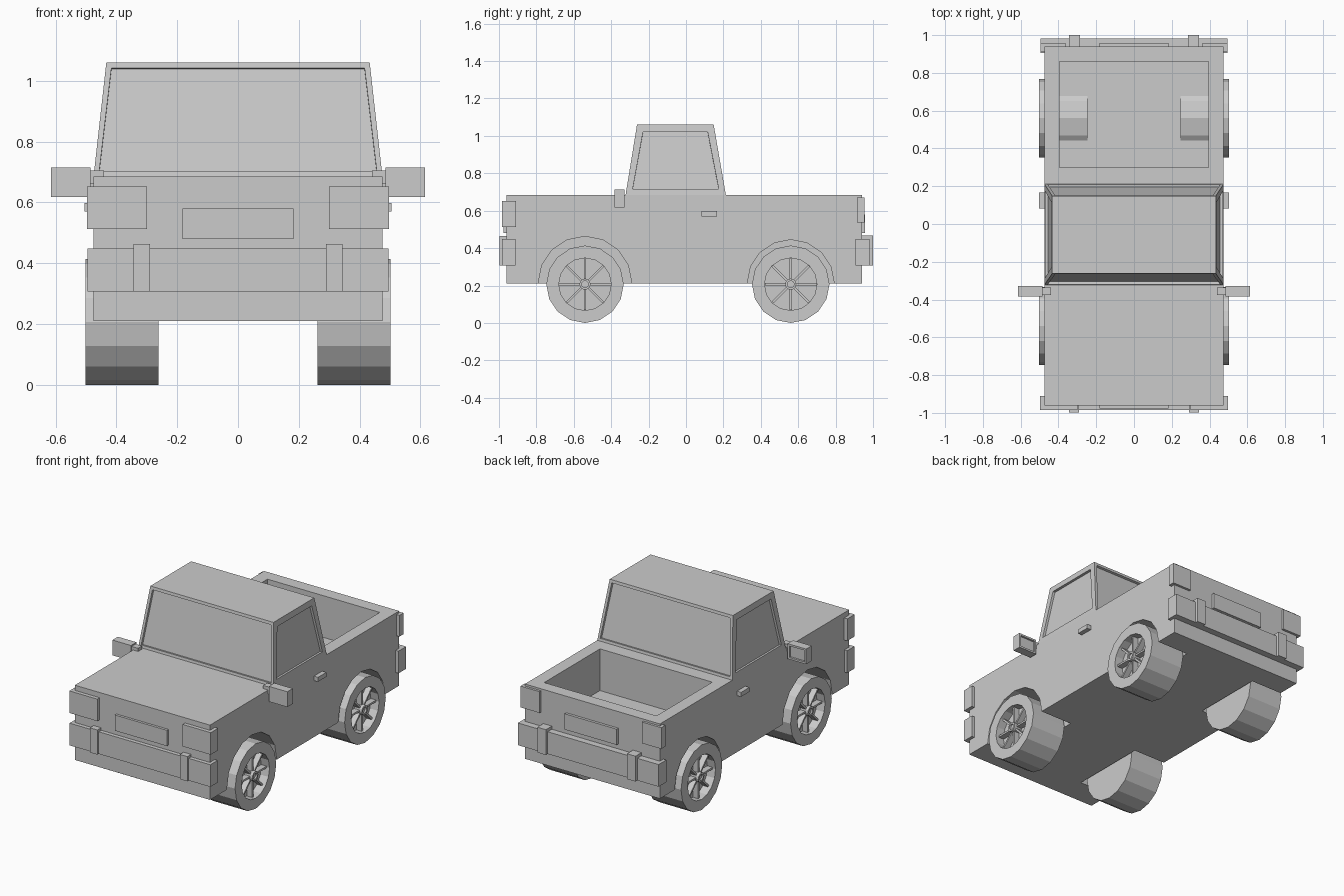
import bpy, bmesh, math
from mathutils import Vector, Matrix

if "Cube" in bpy.data.objects:
    bpy.data.objects.remove(bpy.data.objects["Cube"])

grey = bpy.data.materials.new("plain grey")
grey.diffuse_color = (0.6, 0.6, 0.6, 1)
grey.use_nodes = True
grey.node_tree.nodes["Principled BSDF"].inputs["Base Color"].default_value = grey.diffuse_color


def finish(bm, name):
    bmesh.ops.recalc_face_normals(bm, faces=bm.faces[:])
    me = bpy.data.meshes.new(name)
    bm.to_mesh(me)
    bm.free()
    ob = bpy.data.objects.new(name, me)
    me.materials.append(grey)
    bpy.context.collection.objects.link(ob)
    return ob


def add_box(bm, x, y, z, rot=None):
    lo, hi = Vector((x[0], y[0], z[0])), Vector((x[1], y[1], z[1]))
    m = Matrix.Translation((lo + hi) / 2) @ Matrix.Diagonal((*[abs(v) for v in hi - lo], 1))
    return bmesh.ops.create_cube(bm, size=1, matrix=rot @ m if rot else m)


def box(name, x, y, z):
    bm = bmesh.new()
    add_box(bm, x, y, z)
    return finish(bm, name)


def arch(name, x0, x1, cy, cz, r, drop):
    """Half-round prism along x, with straight legs of length drop."""
    bm = bmesh.new()
    pts = [(cy + r * math.cos(i * math.pi / 8), cz + r * math.sin(i * math.pi / 8)) for i in range(9)]
    if drop:
        pts += [(cy - r, cz - drop), (cy + r, cz - drop)]
    f = bm.faces.new([bm.verts.new((x0, y, z)) for y, z in pts])
    g = bmesh.ops.extrude_face_region(bm, geom=[f])
    bmesh.ops.translate(bm, vec=(x1 - x0, 0, 0),
                        verts=[v for v in g["geom"] if isinstance(v, bmesh.types.BMVert)])
    return finish(bm, name)


def combine(ob, tool, op):
    m = ob.modifiers.new("cut", "BOOLEAN")
    m.operation, m.solver, m.object = op, "EXACT", tool
    tool.hide_render = True
    bpy.context.view_layer.objects.active = ob
    bpy.ops.object.modifier_apply(modifier=m.name)
    bpy.data.objects.remove(tool)


def lathe(bm, profile, n):
    """Revolve (x, r) points about the x axis, closing both ends."""
    rings = [[bm.verts.new((x, r * math.sin(2 * math.pi * i / n), -r * math.cos(2 * math.pi * i / n)))
              for i in range(n)] for x, r in profile]
    for a, b in zip(rings, rings[1:]):
        for i in range(n):
            j = (i + 1) % n
            bm.faces.new((a[i], a[j], b[j], b[i]))
    bm.faces.new(rings[0])
    bm.faces.new(rings[-1])


FRONT, REAR, AXLE = -0.54, 0.56, 0.207

# body shell with open cargo bed, inner wheel humps and wheel wells
body = box("body", (-0.475, 0.475), (-0.96, 0.94), (0.21, 0.685))
combine(body, box("bed_cutter", (-0.395, 0.395), (0.30, 0.86), (0.42, 0.9)), "DIFFERENCE")
for s in (-1, 1):
    combine(body, arch("hump", s * 0.247, s * 0.42, REAR, 0.215, 0.24, 0), "UNION")
for s in (-1, 1):
    combine(body, arch("rear_well", s * 0.254, s * 0.6, REAR, 0.213, 0.232, 0.1), "DIFFERENCE")
    combine(body, arch("front_well", s * 0.25, s * 0.6, FRONT, 0.213, 0.25, 0.1), "DIFFERENCE")

# tapered cab with recessed windows on all four sides
bm = bmesh.new()
add_box(bm, (-0.475, 0.475), (-0.323, 0.213), (0.685, 1.06))
for v in bm.verts:
    if v.co.z > 0.9:
        v.co.x = math.copysign(0.433, v.co.x)
        v.co.y = -0.262 if v.co.y < 0 else 0.148
bm.normal_update()
for f in [f for f in bm.faces if abs(f.normal.z) < 0.7]:
    t = 0.05 if abs(f.normal.x) > 0.5 else 0.025
    bmesh.ops.inset_individual(bm, faces=[f], thickness=t)
    bmesh.ops.inset_individual(bm, faces=[f], thickness=0.0005, depth=-0.015)
finish(bm, "cab")

# bumpers and number plate panels
box("front_bumper", (-0.495, 0.495), (-0.985, -0.912), (0.307, 0.448))
box("rear_bumper", (-0.495, 0.495), (0.905, 0.982), (0.307, 0.448))
box("front_plate", (-0.183, 0.183), (-0.976, -0.95), (0.48, 0.58))
box("rear_plate", (-0.183, 0.183), (0.93, 0.957), (0.48, 0.58))

for s, side in ((-1, "left"), (1, "right")):
    # lamps and bumper guards
    box(side + "_headlight", (s * 0.30, s * 0.497), (-0.984, -0.91), (0.512, 0.652))
    box(side + "_tail_light", (s * 0.36, s * 0.495), (0.914, 0.955), (0.537, 0.672))
    box(side + "_front_guard", (s * 0.29, s * 0.343), (-0.998, -0.95), (0.307, 0.464))
    box(side + "_rear_guard", (s * 0.285, s * 0.345), (0.93, 1.0), (0.307, 0.468))
    # door handle
    box(side + "_door_handle", (s * 0.46, s * 0.504), (0.083, 0.167), (0.57, 0.598))
    # wing mirror with recessed glass facing back
    bm = bmesh.new()
    add_box(bm, (s * 0.485, s * 0.615), (-0.383, -0.328), (0.617, 0.714))
    bm.normal_update()
    for f in [f for f in bm.faces if f.normal.y > 0.9]:
        bmesh.ops.inset_individual(bm, faces=[f], thickness=0.017)
        bmesh.ops.inset_individual(bm, faces=[f], thickness=0.0005, depth=-0.012)
    finish(bm, side + "_mirror")
    box(side + "_mirror_arm", (s * 0.44, s * 0.49), (-0.375, -0.335), (0.66, 0.705))
    # wheels: tyre with recessed face, thin spokes and hub
    for cy, end in ((FRONT, "front"), (REAR, "rear")):
        bm = bmesh.new()
        lathe(bm, [(0.262, 0.13), (0.262, AXLE), (0.502, AXLE), (0.502, 0.14), (0.445, 0.14)], 16)
        lathe(bm, [(0.44, 0.03), (0.5, 0.03), (0.5, 0.018), (0.49, 0.018)], 12)
        for k in range(4):
            add_box(bm, (0.44, 0.482), (-0.138, 0.138), (-0.006, 0.006),
                    Matrix.Rotation(k * math.pi / 4, 4, "X"))
        bmesh.ops.transform(bm, verts=bm.verts[:],
                            matrix=Matrix.Translation((0, cy, AXLE)) @ Matrix.Diagonal((s, 1, 1, 1)))
        finish(bm, f"{side}_{end}_wheel")
